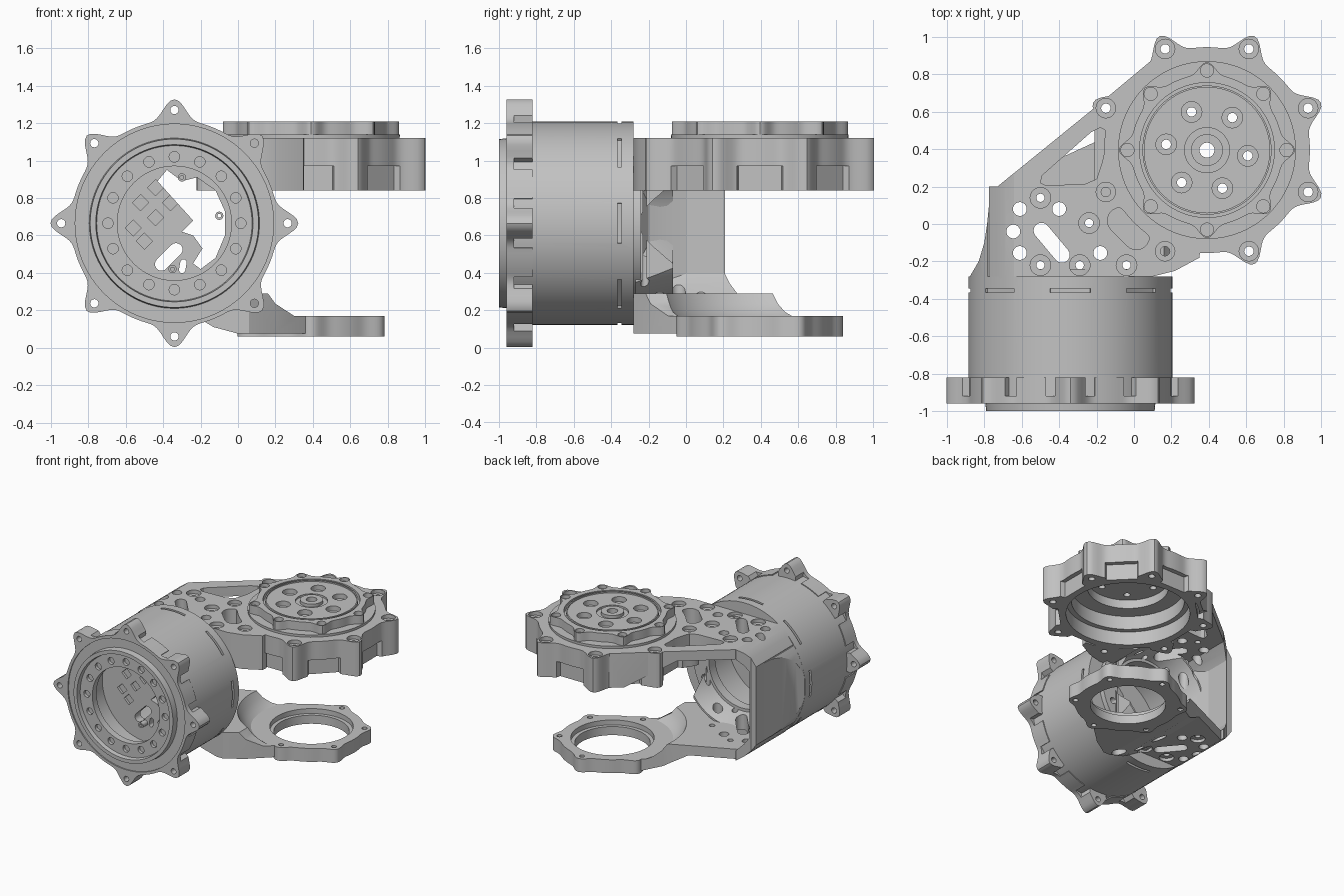
import bpy, bmesh
from math import cos, sin, pi, radians
if "Cube" in bpy.data.objects:
    bpy.data.objects.remove(bpy.data.objects["Cube"], do_unlink=True)
metal = bpy.data.materials.new("machined grey")
metal.use_nodes = True
metal.diffuse_color = (0.54, 0.54, 0.54, 1)
metal.node_tree.nodes["Principled BSDF"].inputs["Base Color"].default_value = metal.diffuse_color
MOTOR = (-0.34, 0.665)   # motor axis in x, z
JOINT = (0.39, 0.395)    # joint axis in x, y
bm = bmesh.new()         # shared workbench, emptied by build()

def place(u, v, w, axis):
    return (u, v, w) if axis == "Z" else (u, w, v)
def polar(c, r, angle):
    return (c[0] + r * cos(angle), c[1] + r * sin(angle))
def around(c, r, count, start=0):
    return [polar(c, r, radians(start) + 2 * pi * k / count) for k in range(count)]
def prism(pts, lo, hi, axis="Z"):
    a = [bm.verts.new(place(u, v, lo, axis)) for u, v in pts]
    b = [bm.verts.new(place(u, v, hi, axis)) for u, v in pts]
    bm.faces.new(a)
    bm.faces.new(b[::-1])
    for i in range(len(a)):
        j = (i + 1) % len(a)
        bm.faces.new((a[j], a[i], b[i], b[j]))
def disc(c, r, lo, hi, axis="Z", n=24):
    prism(around(c, r, n), lo, hi, axis)
def lobed(c, base, tip, count, start, lo, hi, axis="Z", n=192):
    pts = []
    for k in range(n):
        t = 2 * pi * k / n
        bump = (0.5 + 0.5 * cos(count * (t - radians(start)))) ** 4
        pts.append(polar(c, base + (tip - base) * bump, t))
    prism(pts, lo, hi, axis)
def lathe(section, c, axis="Z", n=96):
    rings = [[bm.verts.new(place(*polar(c, r, 2 * pi * k / n), w, axis)) for r, w in section]
             for k in range(n)]
    for k in range(n):
        p, q = rings[k], rings[(k + 1) % n]
        for i in range(len(section)):
            j = (i + 1) % len(section)
            bm.faces.new((p[i], q[i], q[j], p[j]))
def sector(c, r0, r1, angle, half, lo, hi, axis="Z"):
    corners = ((r0, -half), (r1, -half), (r1, half), (r0, half))
    prism([polar(c, r, angle + s) for r, s in corners], lo, hi, axis)
def slot(c, half, r, tilt, lo, hi, axis="Z"):
    t = radians(tilt)
    ends = [(polar(c, half, t), t - pi / 2), (polar(c, half, t + pi), t + pi / 2)]
    prism([polar(e, r, a + pi * k / 9) for e, a in ends for k in range(10)], lo, hi, axis)
def build(name):
    bmesh.ops.recalc_face_normals(bm, faces=bm.faces)
    mesh = bpy.data.meshes.new(name)
    bm.to_mesh(mesh)
    bm.clear()
    ob = bpy.data.objects.new(name, mesh)
    bpy.context.collection.objects.link(ob)
    mesh.materials.append(metal)
    return ob
def carve(ob, op="DIFFERENCE"):
    tool = build("cutter")
    mod = ob.modifiers.new("carve", "BOOLEAN")
    mod.operation, mod.object, mod.solver, mod.use_self = op, tool, "EXACT", True
    dg = bpy.context.evaluated_depsgraph_get()
    mesh = bpy.data.meshes.new_from_object(ob.evaluated_get(dg))
    ob.modifiers.clear()
    ob.data = mesh
    bpy.data.objects.remove(tool, do_unlink=True)
def arm_holes():
    # lightening holes and screw seats shared by the fork parts
    for p in ((-.61, .08), (-.4, .08), (-.645, -.04), (-.61, -.155), (-.18, -.155)):
        disc(p, .037, -.1, 1.3)
    slot((-.44, -.1), .085, .042, -50, -.1, 1.3)
    for p in ((-.5, .14), (-.24, .005), (-.5, -.22), (-.29, -.22), (-.04, -.22)):
        disc(p, .022, -.1, 1.3)
        disc(p, .055, 1.09, 1.3)
        disc(p, .055, -.1, .235)
def rim_bolts():
    for p in around(JOINT, .585, 8, 22.5):
        disc(p, .052, 1.09, 1.3)
        disc(p, .025, .5, 1.3)

# Motor housing: hollow drum with front lip and slots near the back
lathe([(.545, -.95), (.545, -.28), (.40, -.28), (.40, -.88), (.305, -.91), (.305, -.965),
       (.415, -.965), (.42, -1.0), (.45, -1.0), (.455, -.95)], MOTOR, "Y")
housing = build("motor_housing")
for p in around(MOTOR, .355, 16):
    disc(p, .028, -1.02, -.94, "Y", 20)
for k in range(8):
    sector(MOTOR, .53, .58, k * pi / 4, .2, -.365, -.345, "Y")
carve(housing)
# Motor flange with eight bolt lobes and reliefs beside each lobe
lobed(MOTOR, .552, .662, 8, 0, -.96, -.82, "Y")
flange = build("motor_flange")
disc(MOTOR, .53, -1.1, -.7, "Y", 96)
for k, p in enumerate(around(MOTOR, .605, 8)):
    disc(p, .022, -1.1, -.7, "Y")
    for side in (-.19, .19):
        sector(MOTOR, .545, .7, k * pi / 4 + side, .05, -.92, -.80, "Y")
carve(flange)
# Inner motor plate with cable window, square recesses and screws
disc(MOTOR, .41, -.70, -.63, "Y", 96)
plate = build("motor_inner_plate")
prism([(-.43, .89), (-.38, .95), (-.3, .89), (-.22, .91), (-.12, .84), (-.07, .73), (-.07, .6),
       (-.12, .48), (-.2, .42), (-.24, .45), (-.19, .53), (-.24, .6), (-.3, .62), (-.24, .68)],
      -.9, -.5, "Y")
slot((-.37, .485), .055, .035, 45, -.9, -.5, "Y")
slot((-.295, .435), .02, .017, 80, -.9, -.5, "Y")
for p in ((-.44, .855), (-.36, .775), (-.52, .775), (-.44, .695), (-.56, .64), (-.5, .57)):
    prism(around(p, .043, 4), -.9, -.68, "Y")
carve(plate)
for p in ((-.3, .91), (-.1, .705), (-.35, .42)):
    lathe([(.01, -.76), (.022, -.76), (.022, -.68), (.01, -.68)], p, "Y", 20)
build("plate_screws")
# Rear motor ring with bolt holes
lathe([(.3, -.32), (.44, -.32), (.44, -.24), (.3, -.24)], MOTOR, "Y")
rear = build("motor_rear_ring")
for p in around(MOTOR, .37, 8, 22.5):
    disc(p, .025, -.5, -.1, "Y")
carve(rear)
# Curved cove joining the rear ring to the fork
lathe([(.32, -.25), (.335, -.2), (.355, -.14), (.385, -.07), (.40, -.07), (.45, -.27)], MOTOR, "Y")
cove = build("fork_cove")
prism([(-.74, .25), (-.02, .25), (-.02, 1.08), (-.74, 1.08)], -.5, .5, "Y")
carve(cove, "INTERSECT")
arm_holes()
carve(cove)
# Side wall of the fork, rounded into both arms, with a flare into the drum
half = [(-.64, .455), (-.69, .422), (-.73, .38), (-.775, .32)]
inner = [(-.72, .27), (-.69, .32), (-.64, .375)]
up = MOTOR[1]
prism([(x, up + z) for x, z in half] + [(x, up - z) for x, z in half[::-1]]
      + [(x, up - z) for x, z in inner[::-1]] + [(x, up + z) for x, z in inner], -.29, .27, "Y")
wall = build("fork_side_wall")
arm_holes()
prism([(-.9, .2), (-.73, .2), (-.5, .387), (-.9, .387)], -.1, 1.3)
carve(wall)
prism([(-.74, .1), (-.775, .1), (-.785, 0), (-.80, -.1), (-.83, -.2), (-.88, -.285),
       (-.55, -.285), (-.66, -.2), (-.70, -.1)], .35, .98)
flare = build("side_wall_flare")
disc(MOTOR, .544, -.5, .5, "Y", 96)
carve(flare, "INTERSECT")
# Upper arm: flat on top, deepening toward the joint
prism([(-.64, 1.12), (.45, 1.12), (.45, .84), (0, .84), (-.3, 1.04), (-.64, 1.04)], -.28, .9, "Y")
upper = build("upper_arm")
prism([(-.64, -.28), (.1, -.28), (.22, -.25), (.35, -.18), (.4, .4), (.3, .93), (.1, .88),
       (-.2, .63), (-.64, .273)], .5, 1.5)
carve(upper, "INTERSECT")
arm_holes()
disc(JOINT, .53, .5, 1.5, n=96)
prism([(-.5, .22), (-.47, .205), (-.26, .215), (-.2, .24), (-.17, .33), (-.15, .42), (-.15, .5),
       (-.18, .515), (-.23, .49), (-.49, .26)], .98, 1.3)
slot((-.03, -.025), .06, .07, -45, 1.0, 1.3)
rim_bolts()
carve(upper)
# Joint housing: lobed ring, open below, with notches between lobes
lobed(JOINT, .55, .66, 8, 22.5, .84, 1.12)
ring = build("joint_housing")
lathe([(.001, .7), (.46, .7), (.46, .95), (.42, .95), (.42, 1.3), (.001, 1.3)], JOINT)
rim_bolts()
for k in range(8):
    sector(JOINT, .525, .7, k * pi / 4, .22, .8, .97)
carve(ring)
# Output cap of the joint, with bolt circle and hub
lobed(JOINT, .405, .47, 8, 0, 1.13, 1.21)
cap = build("joint_cap")
for r0, r1, z in ((.345, .36, 1.17), (.12, .335, 1.20), (.085, .12, 1.185)):
    lathe([(r0, z), (r1, z), (r1, 1.3), (r0, 1.3)], JOINT)
disc(JOINT, .04, .9, 1.3)
for p in around(JOINT, .22, 6, -8):
    disc(p, .055, 1.16, 1.3)
    disc(p, .025, .9, 1.3)
for p in around(JOINT, .425, 8):
    disc(p, .035, 1.18, 1.3)
carve(cap)
lathe([(.30, 1.06), (.47, 1.06), (.475, 1.14), (.30, 1.14)], JOINT)
build("cap_seat")
# Lower arm: raised floor ramping down around the support ring
prism([(-.64, .29), (.16, .29), (.2, .235), (.3, .17), (.45, .17), (.45, .075), (0, .075),
       (-.13, .11), (-.3, .21), (-.64, .21)], -.28, .8, "Y")
lower = build("lower_arm")
prism([(-.64, -.28), (.06, -.28), (.2, -.19), (.36, -.04), (.39, .4), (.2, .72), (.03, .61),
       (-.16, .46), (-.64, .24)], -.2, .6)
carve(lower, "INTERSECT")
arm_holes()
lathe([(.001, .17), (.45, .17), (.48, .19), (.52, .235), (.55, .29), (.55, .5), (.001, .5)], JOINT)
disc(JOINT, .36, -.2, .6, n=96)
carve(lower)
# Support ring with six bolt lobes
lobed(JOINT, .39, .445, 6, 90, .06, .17)
support = build("support_ring")
lathe([(.001, -.1), (.28, -.1), (.28, .13), (.31, .13), (.31, .4), (.001, .4)], JOINT)
for p in around(JOINT, .395, 6, 90):
    disc(p, .02, -.1, .4)
carve(support)
# Smooth the curved faces, keep machined edges crisp
for ob in bpy.context.collection.objects:
    ob.select_set(ob.type == "MESH" and metal.name in ob.data.materials)
bpy.context.view_layer.objects.active = housing
bpy.ops.object.shade_smooth_by_angle(angle=radians(30))
